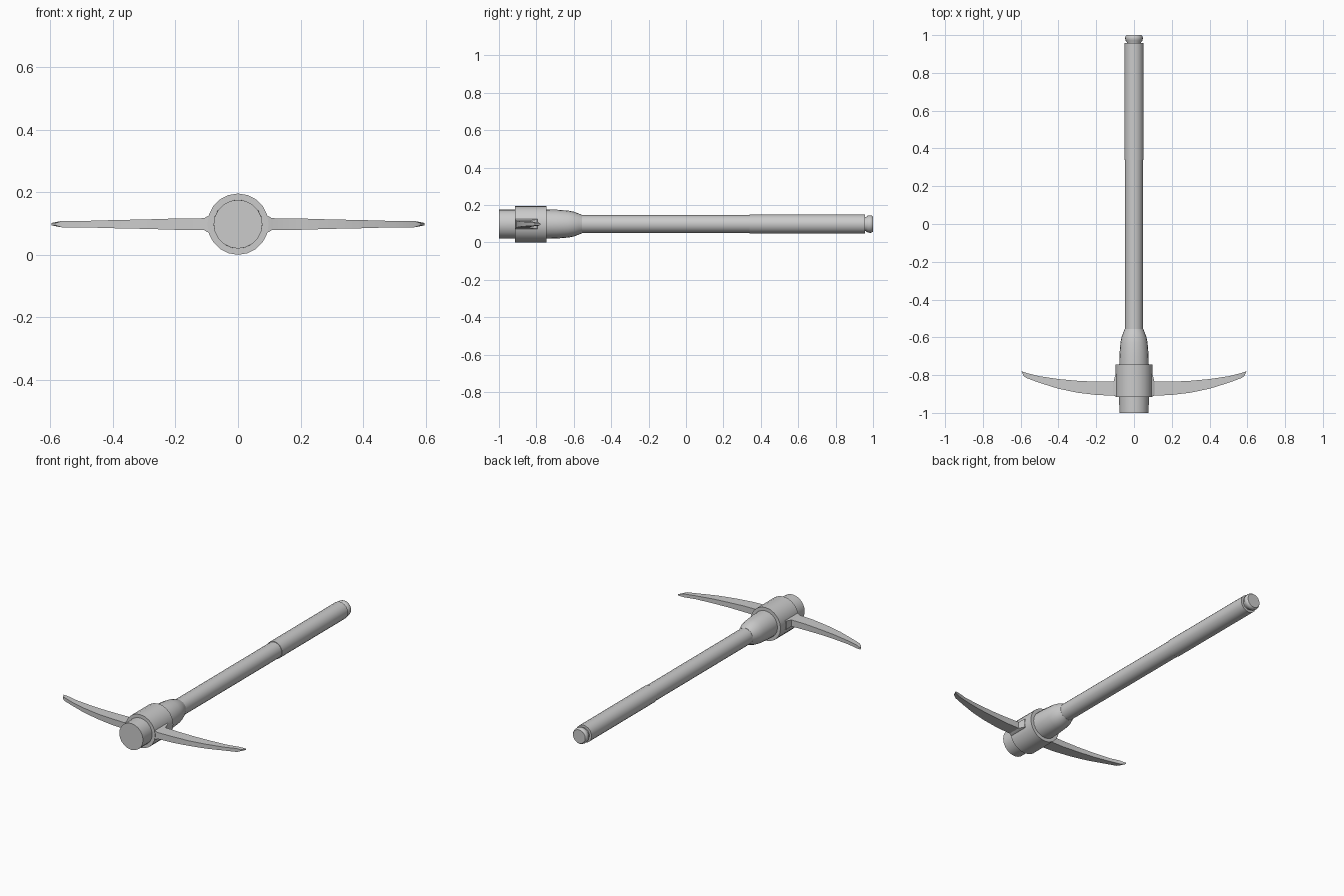
import bpy, bmesh, math

if "Cube" in bpy.data.objects:
    bpy.data.objects.remove(bpy.data.objects["Cube"])

ZC = 0.098  # height of the tool axis


def finish(name, bm, angle=35):
    bmesh.ops.recalc_face_normals(bm, faces=bm.faces)
    me = bpy.data.meshes.new(name)
    bm.to_mesh(me)
    bm.free()
    ob = bpy.data.objects.new(name, me)
    bpy.context.collection.objects.link(ob)
    bpy.ops.object.select_all(action='DESELECT')
    ob.select_set(True)
    bpy.context.view_layer.objects.active = ob
    bpy.ops.object.shade_smooth_by_angle(angle=math.radians(angle))
    return ob


def loft(bm, rings):
    rings = [[bm.verts.new(p) for p in r] for r in rings]
    n = len(rings[0])
    for a, b in zip(rings, rings[1:]):
        for i in range(n):
            j = (i + 1) % n
            bm.faces.new((a[i], a[j], b[j], b[i]))
    bm.faces.new(rings[0])
    bm.faces.new(rings[-1])


def lathe(name, profile, sides=20):
    """Turned solid along y from (y, radius) pairs."""
    bm = bmesh.new()
    turn = [2 * math.pi * i / sides for i in range(sides)]
    loft(bm, [[(r * math.cos(t), y, ZC + r * math.sin(t)) for t in turn]
              for y, r in profile])
    return finish(name, bm)


# Wooden head end, shaft, grip and butt
lathe("head_core", [(-1, 0.078), (-0.76, 0.0785), (-0.69, 0.077), (-0.63, 0.072),
                    (-0.598, 0.066), (-0.575, 0.057), (-0.555, 0.049)])
lathe("shaft", [(-0.57, 0.048), (0.36, 0.048)])
lathe("grip", [(0.34, 0.051), (0.957, 0.051)])
lathe("butt", [(0.95, 0.037), (0.962, 0.038), (0.972, 0.045), (0.985, 0.047),
               (0.994, 0.045), (1.0, 0.040)])

# Metal collar
lathe("collar", [(-0.915, 0.098), (-0.745, 0.098)])

# Curved blades: (x outer edge, x inner edge, y outer, y inner, half thickness)
sections = [(0.08, 0.08, -0.914, -0.785, 0.032), (0.099, 0.099, -0.912, -0.797, 0.025),
            (0.108, 0.108, -0.909, -0.834, 0.019), (0.20, 0.20, -0.905, -0.835, 0.018),
            (0.30, 0.30, -0.893, -0.830, 0.015), (0.40, 0.40, -0.872, -0.821, 0.013),
            (0.50, 0.50, -0.841, -0.806, 0.010), (0.565, 0.565, -0.817, -0.790, 0.010),
            (0.583, 0.597, -0.807, -0.779, 0.004)]
bm = bmesh.new()
for s in (1, -1):
    loft(bm, [[(s * xo, yo, ZC - h), (s * xi, yi, ZC - h),
               (s * xi, yi, ZC + h), (s * xo, yo, ZC + h)]
              for xo, xi, yo, yi, h in sections])
finish("blades", bm, 30)
